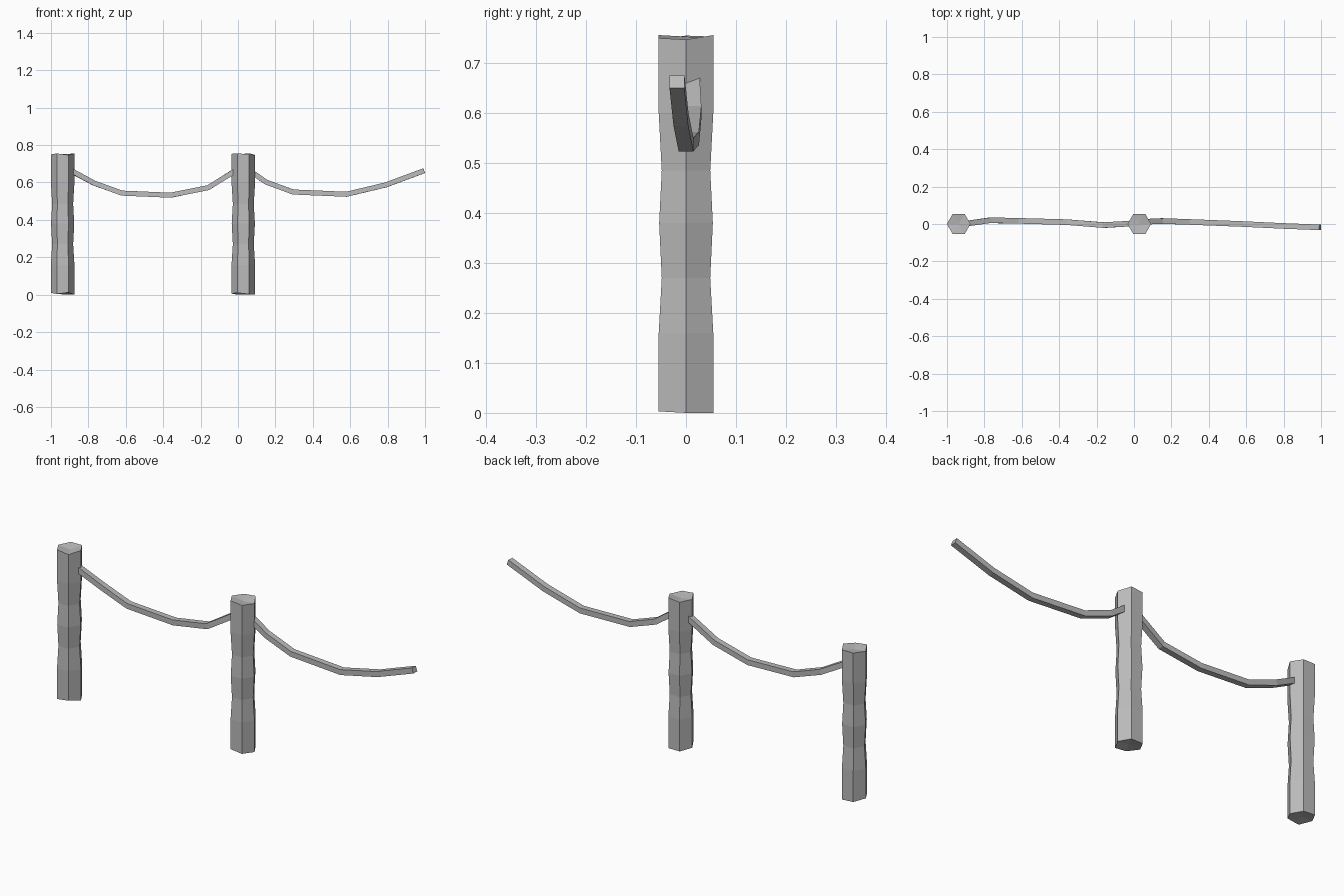
import bpy, bmesh, math
from mathutils import Vector

cube = bpy.data.objects.get("Cube")
if cube:
    bpy.data.objects.remove(cube, do_unlink=True)

GREY = (0.5, 0.5, 0.5, 1)
grey = bpy.data.materials.new("plain grey")
grey.use_nodes = True
grey.diffuse_color = GREY
grey.node_tree.nodes["Principled BSDF"].inputs["Base Color"].default_value = GREY


def finish(name, bm):
    bmesh.ops.recalc_face_normals(bm, faces=bm.faces)
    mesh = bpy.data.meshes.new(name)
    bm.to_mesh(mesh)
    bm.free()
    mesh.materials.append(grey)
    obj = bpy.data.objects.new(name, mesh)
    bpy.context.collection.objects.link(obj)
    return obj


def bridge(bm, rings):
    for low, high in zip(rings, rings[1:]):
        n = len(low)
        for i in range(n):
            j = (i + 1) % n
            bm.faces.new((low[i], low[j], high[j], high[i]))


# Rough-hewn hexagonal post with wavering girth and uneven, fanned ends
def post(name, x, tops, feet):
    levels = [(0, 0.063), (0.16, 0.063), (0.27, 0.056), (0.38, 0.062),
              (0.485, 0.056), (0.6, 0.063), (0.75, 0.063)]
    bm = bmesh.new()
    rings = []
    for k, (z, r) in enumerate(levels):
        ring = []
        for i in range(6):
            a = math.radians(60 * i)
            dz = feet[i] if k == 0 else tops[i] if k == 6 else 0
            ring.append(bm.verts.new((x + r * math.cos(a), r * math.sin(a), z + dz)))
        rings.append(ring)
    bridge(bm, rings)
    for ring, z in ((rings[0], 0.01), (rings[-1], 0.744)):
        hub = bm.verts.new((x, 0, z))
        for i in range(6):
            bm.faces.new((ring[i], ring[(i + 1) % 6], hub))
    return finish(name, bm)


# Square-section rope swept along a sagging path
def rope(name, path, half=0.0135):
    pts = [Vector(p) for p in path]
    bm = bmesh.new()
    rings = []
    for i, p in enumerate(pts):
        t = (pts[min(i + 1, len(pts) - 1)] - pts[max(i - 1, 0)]).normalized()
        side = Vector((0, 0, 1)).cross(t).normalized()
        up = t.cross(side)
        rings.append([bm.verts.new(p + side * a * half * 1.1 + up * b * half)
                      for a, b in ((-1, -1), (1, -1), (1, 1), (-1, 1))])
    bridge(bm, rings)
    bm.faces.new(rings[0])
    bm.faces.new(rings[-1])
    return finish(name, bm)


post("right_post", -0.9375, (0.005, 0.003, 0.003, 0, 0.005, -0.003),
     (0, 0, 0.004, 0.01, 0.004, 0.012))
post("middle_post", 0.0285, (-0.003, 0.006, 0, 0.003, 0.006, 0),
     (0, 0, 0, 0.006, 0.01, 0.003))

rope("right_rope", [(-0.91, 0, 0.672), (-0.77, 0.02, 0.597), (-0.62, 0.017, 0.543),
                    (-0.36, 0.01, 0.532), (-0.16, -0.006, 0.572), (-0.01, 0.003, 0.665)])
rope("left_rope", [(0.06, 0.012, 0.665), (0.15, 0.016, 0.602), (0.295, 0.011, 0.549),
                   (0.58, 0, 0.537), (0.79, -0.01, 0.587), (0.995, -0.018, 0.663)])
